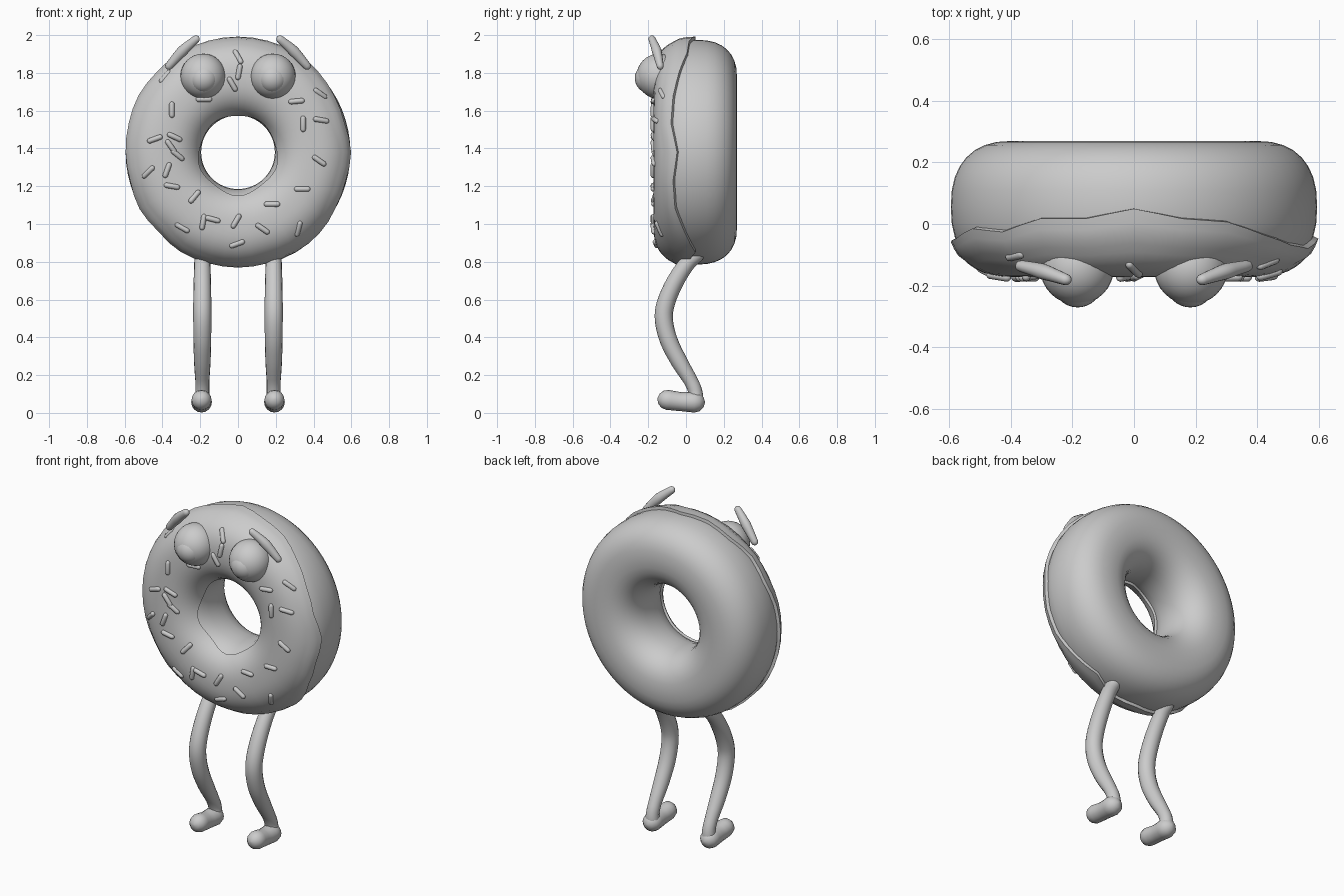
import bpy, bmesh, math
from mathutils import Vector

if "Cube" in bpy.data.objects:
    bpy.data.objects.remove(bpy.data.objects["Cube"])

CZ, CY = 1.38, 0.055               # ring centre
MAJOR, A, B, N = 0.395, 0.2, 0.215, 2.4   # ring radius, tube half sizes, squareness


def finish(bm, name, mirror=False, angle=50):
    bmesh.ops.recalc_face_normals(bm, faces=bm.faces)
    me = bpy.data.meshes.new(name)
    bm.to_mesh(me)
    bm.free()
    ob = bpy.data.objects.new(name, me)
    bpy.context.collection.objects.link(ob)
    bpy.ops.object.select_all(action='DESELECT')
    ob.select_set(True)
    bpy.context.view_layer.objects.active = ob
    bpy.ops.object.shade_smooth_by_angle(angle=math.radians(angle))
    if mirror:
        m = ob.modifiers.new("Mirror", 'MIRROR')
        m.use_clip = False
        m.use_mirror_merge = False
    return ob


def ring_point(theta, phi, off=0.0):
    """Point on the ring; phi = 0 is the front, positive phi runs outward."""
    def power(v):
        return math.copysign(abs(v) ** (2 / N), v)
    r = MAJOR + (A + off) * power(math.sin(phi))
    y = CY - (B + off) * power(math.cos(phi))
    return Vector((r * math.cos(theta), y, CZ + r * math.sin(theta)))


def front_y(x, z):
    d = min(abs(math.hypot(x, z - CZ) - MAJOR) / A, 0.97)
    return CY - (B + 0.012) * (1 - d ** N) ** (1 / N)


def skin(bm, rings, loop_u=False, loop_v=True):
    rows = [[bm.verts.new(p) for p in r] for r in rings]
    nu, nv = len(rows), len(rows[0])
    for i in range(nu if loop_u else nu - 1):
        for j in range(nv if loop_v else nv - 1):
            a, b = rows[i], rows[(i + 1) % nu]
            k = (j + 1) % nv
            bm.faces.new((a[j], a[k], b[k], b[j]))
    return rows


def tube(bm, pts, radii, ref, sides=12, steps=4, flat=1.0):
    """Smooth tube through points, with rounded ends."""
    P = [Vector(p) for p in pts]
    Q = [2 * P[0] - P[1]] + P + [2 * P[-1] - P[-2]]
    path = []
    for i in range(len(P) - 1):
        a, b, c, d = Q[i:i + 4]
        for s in range(steps):
            t = s / steps
            p = 0.5 * (2 * b + (c - a) * t + (2 * a - 5 * b + 4 * c - d) * t * t
                       + (3 * b - a - 3 * c + d) * t ** 3)
            path.append((p, radii[i] + (radii[i + 1] - radii[i]) * t))
    path.append((P[-1], radii[-1]))
    t0 = (path[1][0] - path[0][0]).normalized()
    t1 = (path[-1][0] - path[-2][0]).normalized()
    caps = [math.radians(a) for a in (85, 60, 30)]
    r0, r1 = radii[0], radii[-1]
    path = ([(P[0] - t0 * r0 * math.sin(a), r0 * math.cos(a)) for a in caps] + path
            + [(P[-1] + t1 * r1 * math.sin(a), r1 * math.cos(a)) for a in caps[::-1]])
    rings = []
    for i, (p, r) in enumerate(path):
        t = (path[min(i + 1, len(path) - 1)][0] - path[max(i - 1, 0)][0]).normalized()
        u = t.cross(Vector(ref)).normalized()
        v = t.cross(u)
        rings.append([p + u * r * math.cos(w) + v * r * flat * math.sin(w)
                      for w in (math.tau * k / sides for k in range(sides))])
    rows = skin(bm, rings)
    bm.faces.new(rows[0])
    bm.faces.new(rows[-1])


# Dough ring
bm = bmesh.new()
skin(bm, [[ring_point(math.tau * i / 64, math.tau * j / 32) for j in range(32)]
          for i in range(64)], loop_u=True)
finish(bm, "dough_ring")

# Icing with a wavy outer edge: edge depth every 15 degrees from +x
edge = [-.04, -.07, -.06, -.03, .01, .02, .05, .02, .02, -.02, -.01, -.04,
        -.05, -.06, -.03, -.05, 0, 0, .02, 0, .05, 0, -.05, -.06]


def phi_at(y):
    return math.acos(min(max((CY - y) / B, 0.0), 1.0) ** (N / 2))


bm = bmesh.new()
rings = []
for i in range(48):
    th = math.tau * i / 48
    k = i // 2
    y = edge[k] if i % 2 == 0 else (edge[k] + edge[(k + 1) % 24]) / 2
    lo = -phi_at(-0.065 + 0.025 * math.sin(th) + 0.01 * math.sin(5 * th))
    hi = phi_at(y)
    row = [ring_point(th, lo + (hi - lo) * j / 18, 0.012 + 0.005 * (j > 15))
           for j in range(19)]
    # tuck both rims into the dough
    rings.append([ring_point(th, lo, -0.01)] + row + [ring_point(th, hi, -0.01)])
skin(bm, rings, loop_u=True, loop_v=False)
finish(bm, "icing")

# Sprinkles: x, z, tilt in degrees
sprinkles = [
    (0, 1.885, -60), (.005, 1.805, 80), (-.03, 1.74, -60), (-.385, 1.78, 50),
    (-.35, 1.605, 90), (.435, 1.69, -35), (.31, 1.65, 5), (.44, 1.55, -10),
    (.345, 1.53, 90), (.43, 1.335, -35), (-.44, 1.45, 20), (-.335, 1.46, -25),
    (-.355, 1.41, -55), (-.32, 1.365, -40), (-.475, 1.275, 45), (-.375, 1.285, 70),
    (-.35, 1.2, -10), (-.23, 1.145, 50), (-.135, 1.025, -15), (-.01, 1.015, 60),
    (-.185, 1.01, 80), (-.295, .98, -30), (-.005, .895, 20), (.13, .975, -35),
    (.18, 1.105, 0), (.34, 1.185, 0), (.32, .975, 75), (-.18, 1.66, 0)]
bm = bmesh.new()
for x, z, deg in sprinkles:
    c, s = 0.029 * math.cos(math.radians(deg)), 0.029 * math.sin(math.radians(deg))
    ends = [(x + k * c, front_y(x + k * c, z + k * s) - 0.002, z + k * s) for k in (-1, 1)]
    tube(bm, ends, (0.014, 0.014), (0, 1, 0), sides=8, steps=2)
finish(bm, "sprinkles")


# Eyes and pupils
def ball(name, loc, r):
    bm = bmesh.new()
    bmesh.ops.create_uvsphere(bm, u_segments=32, v_segments=16, radius=r)
    bmesh.ops.translate(bm, verts=bm.verts, vec=loc)
    finish(bm, name, mirror=True)


ball("eyes", (0.185, -0.142, 1.782), 0.12)
ball("pupils", (0.183, -0.19, 1.772), 0.081)

# Eyebrows
bm = bmesh.new()
tube(bm, [(.365, -.137, 1.837), (.295, -.155, 1.915), (.223, -.18, 1.978)],
     (.021, .029, .021), (0, 1, 0), flat=0.9)
finish(bm, "eyebrows", mirror=True)

# Legs
bm = bmesh.new()
leg = [(.06, .84, .04), (.005, .79, .043), (-.06, .69, .046), (-.107, .58, .048),
       (-.117, .49, .048), (-.09, .38, .047), (-.035, .27, .044), (.025, .17, .037),
       (.05, .11, .037), (.05, .06, .042)]
tube(bm, [(.189, y, z) for y, z, r in leg], [r for y, z, r in leg], (1, 0, 0), sides=16)
finish(bm, "legs", mirror=True)

# Feet
bm = bmesh.new()
tube(bm, [(.193, .045, .057), (.193, -.03, .06), (.193, -.098, .069)],
     (.055, .05, .053), (1, 0, 0), sides=16)
finish(bm, "feet", mirror=True)
